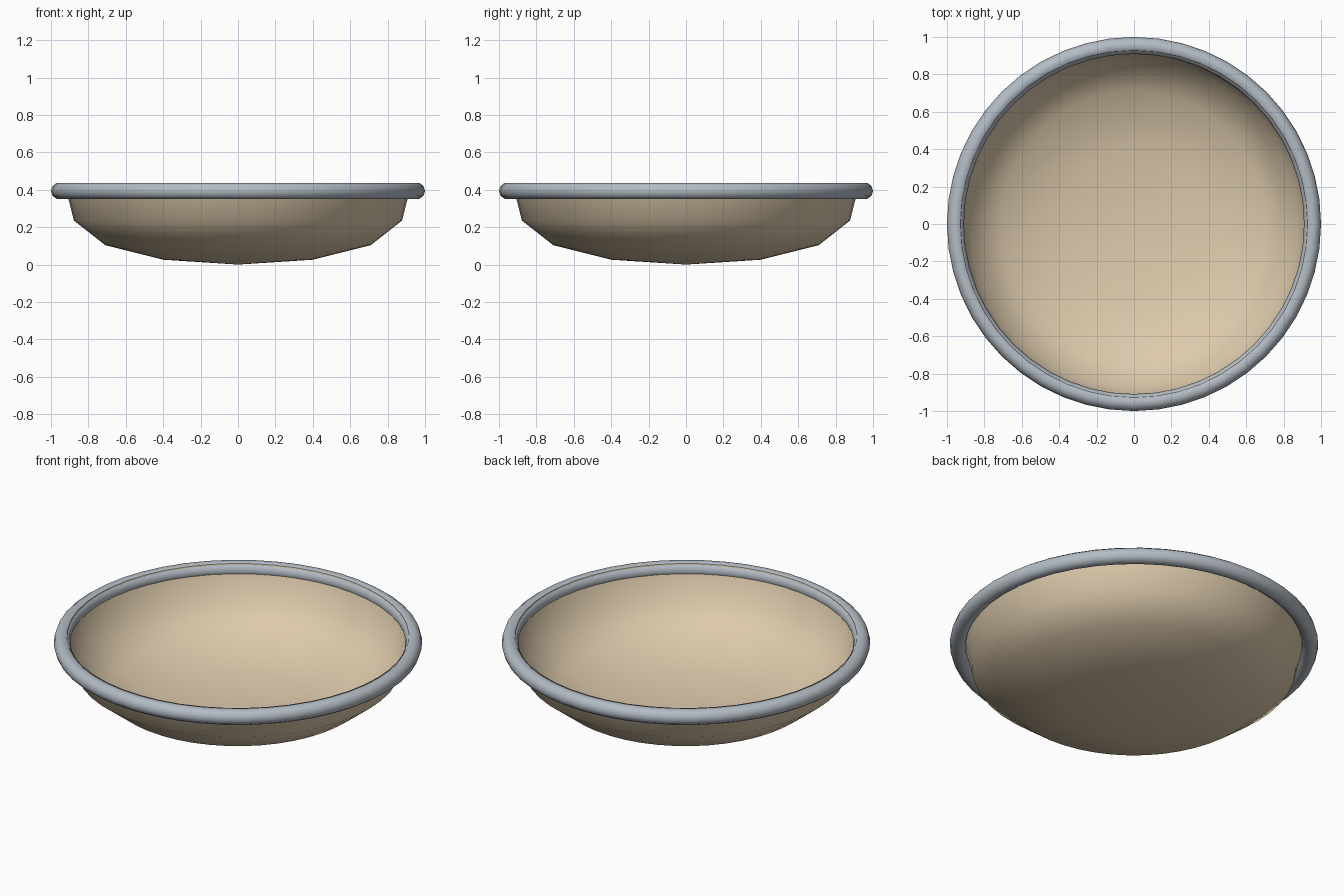
import bpy
import bmesh
import math

cube = bpy.data.objects.get("Cube")
if cube:
    bpy.data.objects.remove(cube, do_unlink=True)


def material(name, rgb):
    mat = bpy.data.materials.new(name)
    mat.use_nodes = True
    mat.diffuse_color = (*rgb, 1)
    mat.node_tree.nodes["Principled BSDF"].inputs["Base Color"].default_value = (*rgb, 1)
    return mat


def lathe(name, profile, segments, mat, closed=False):
    """Spin a profile of (radius, height) points around the z axis."""
    bm = bmesh.new()
    verts = [bm.verts.new((r, 0, z)) for r, z in profile]
    edges = [bm.edges.new(pair) for pair in zip(verts, verts[1:])]
    if closed:
        edges.append(bm.edges.new((verts[-1], verts[0])))
    bmesh.ops.spin(bm, geom=verts + edges, cent=(0, 0, 0), axis=(0, 0, 1),
                   angle=2 * math.pi, steps=segments)
    bmesh.ops.remove_doubles(bm, verts=bm.verts, dist=0.0005)
    bmesh.ops.recalc_face_normals(bm, faces=bm.faces)
    for face in bm.faces:
        face.smooth = True
    mesh = bpy.data.meshes.new(name)
    bm.to_mesh(mesh)
    bm.free()
    mesh.materials.append(mat)
    obj = bpy.data.objects.new(name, mesh)
    bpy.context.collection.objects.link(obj)
    return obj


tan = material("warm tan", (0.72, 0.59, 0.41))
grey = material("cool grey", (0.45, 0.50, 0.55))

# Thin open bowl
lathe("bowl", [(0, 0), (0.4, 0.026), (0.71, 0.104), (0.877, 0.235), (0.928, 0.434)],
      48, tan)

# Rounded rim, a ten-sided tube around the lip
SIDES, RIM_RADIUS, TUBE = 10, 0.9545, 0.0455
tube = [(RIM_RADIUS + TUBE * math.cos(2 * math.pi * i / SIDES),
         0.394 + TUBE * math.sin(2 * math.pi * i / SIDES)) for i in range(SIDES)]
lathe("rim", tube, 48, grey, closed=True)
